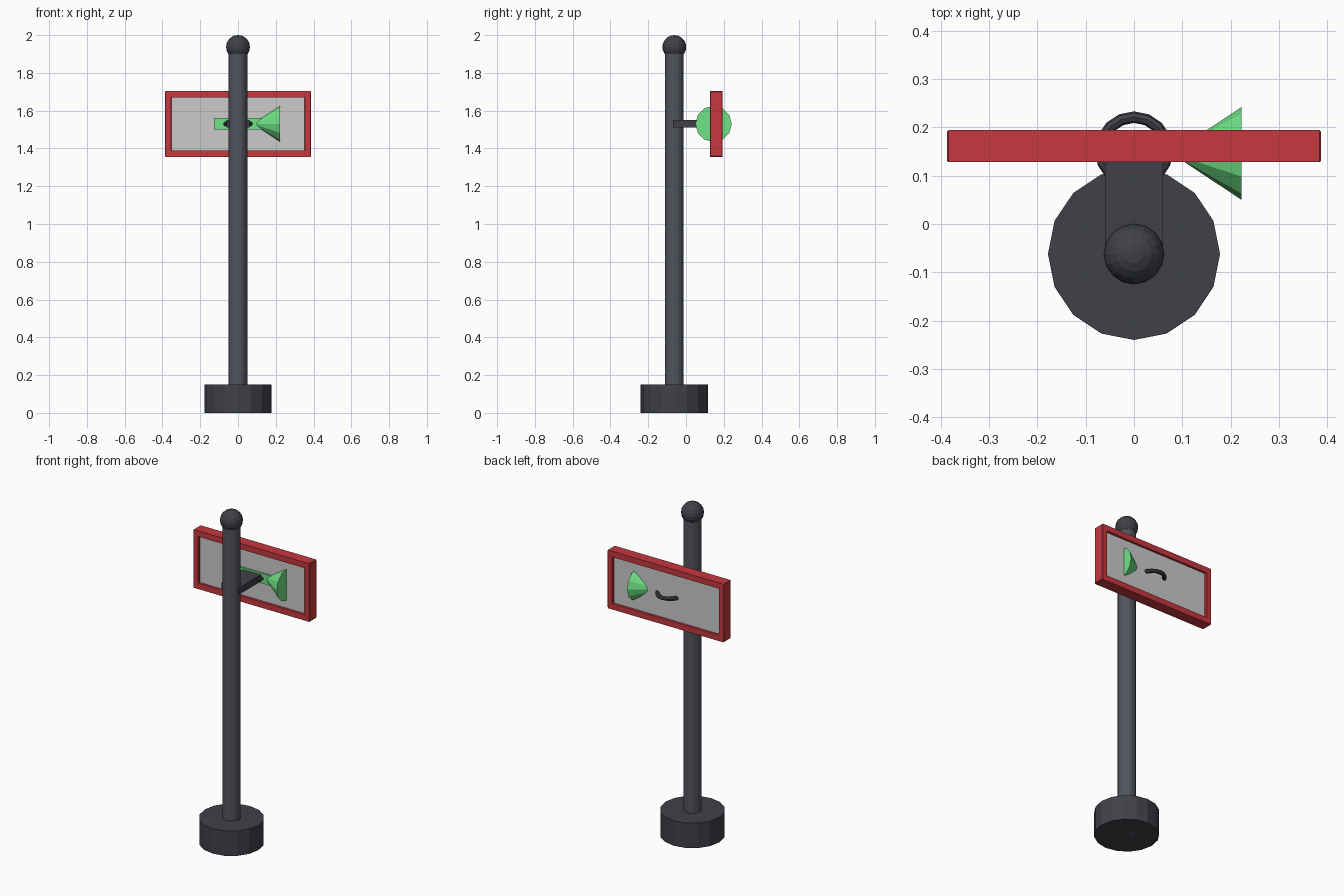
import bpy
from math import radians

if "Cube" in bpy.data.objects:
    bpy.data.objects.remove(bpy.data.objects["Cube"])


def material(name, rgb):
    m = bpy.data.materials.new(name)
    m.diffuse_color = (*rgb, 1)
    m.use_nodes = True
    m.node_tree.nodes["Principled BSDF"].inputs["Base Color"].default_value = m.diffuse_color
    return m


DARK = material("dark_iron", (0.05, 0.053, 0.065))
IRON = material("pole_iron", (0.085, 0.09, 0.11))
RED = material("red_paint", (0.56, 0.04, 0.05))
PALE = material("pale_board", (0.65, 0.65, 0.62))
GREEN = material("green_light", (0.16, 0.76, 0.24))


def finish(name, mat):
    ob = bpy.context.object
    ob.name = name
    ob.data.materials.append(mat)
    return ob


def box(name, lo, hi, mat, bevel=0):
    centre = [(a + b) / 2 for a, b in zip(lo, hi)]
    bpy.ops.mesh.primitive_cube_add(size=1, location=centre)
    bpy.context.object.scale = [b - a for a, b in zip(lo, hi)]
    bpy.ops.object.transform_apply(location=False, rotation=False, scale=True)
    ob = finish(name, mat)
    if bevel:
        mod = ob.modifiers.new("bevel", 'BEVEL')
        mod.width = bevel
        mod.segments = 1
    return ob


def cylinder(name, radius, z0, z1, mat):
    bpy.ops.mesh.primitive_cylinder_add(vertices=16, radius=radius, depth=z1 - z0,
                                        location=(0, POLE_Y, (z0 + z1) / 2))
    return finish(name, mat)


POLE_Y = -0.062
SIGN_Z = 1.53

# Post: foot, pole and ball finial
cylinder("base", 0.178, 0, 0.15, DARK)
cylinder("pole", 0.05, 0, 1.93, IRON)
bpy.ops.mesh.primitive_uv_sphere_add(segments=16, ring_count=10, radius=0.063,
                                     location=(0, POLE_Y, 1.937))
finish("ball_finial", DARK)

# Bracket arm and ring that carries the sign
box("bracket_arm", (-0.06, -0.07, SIGN_Z - 0.02), (0.06, 0.14, SIGN_Z + 0.02), DARK)
bpy.ops.mesh.primitive_torus_add(major_radius=0.069, minor_radius=0.012,
                                 major_segments=16, minor_segments=8,
                                 location=(0, 0.152, SIGN_Z))
finish("bracket_ring", DARK)

# Board with a raised frame
box("sign_board", (-0.36, 0.142, 1.38), (0.36, 0.18, 1.68), PALE)
for side, name in ((-1, "left"), (1, "right")):
    x = sorted((side * 0.352, side * 0.387))
    box("frame_" + name, (x[0], 0.128, 1.357), (x[1], 0.194, 1.703), RED, 0.003)
for z, name in ((1.355, "bottom"), (1.67, "top")):
    box("frame_" + name, (-0.384, 0.128, z), (0.384, 0.194, z + 0.035), RED)

# Arrow: flat shaft on the front, cone head through the board
box("arrow_shaft", (-0.127, 0.132, SIGN_Z - 0.03), (0.127, 0.16, SIGN_Z + 0.03), GREEN)
bpy.ops.mesh.primitive_cone_add(vertices=12, radius1=0.096, radius2=0, depth=0.145,
                                location=(0.15, 0.146, SIGN_Z),
                                rotation=(0, radians(-90), 0))
finish("arrow_head", GREEN)
